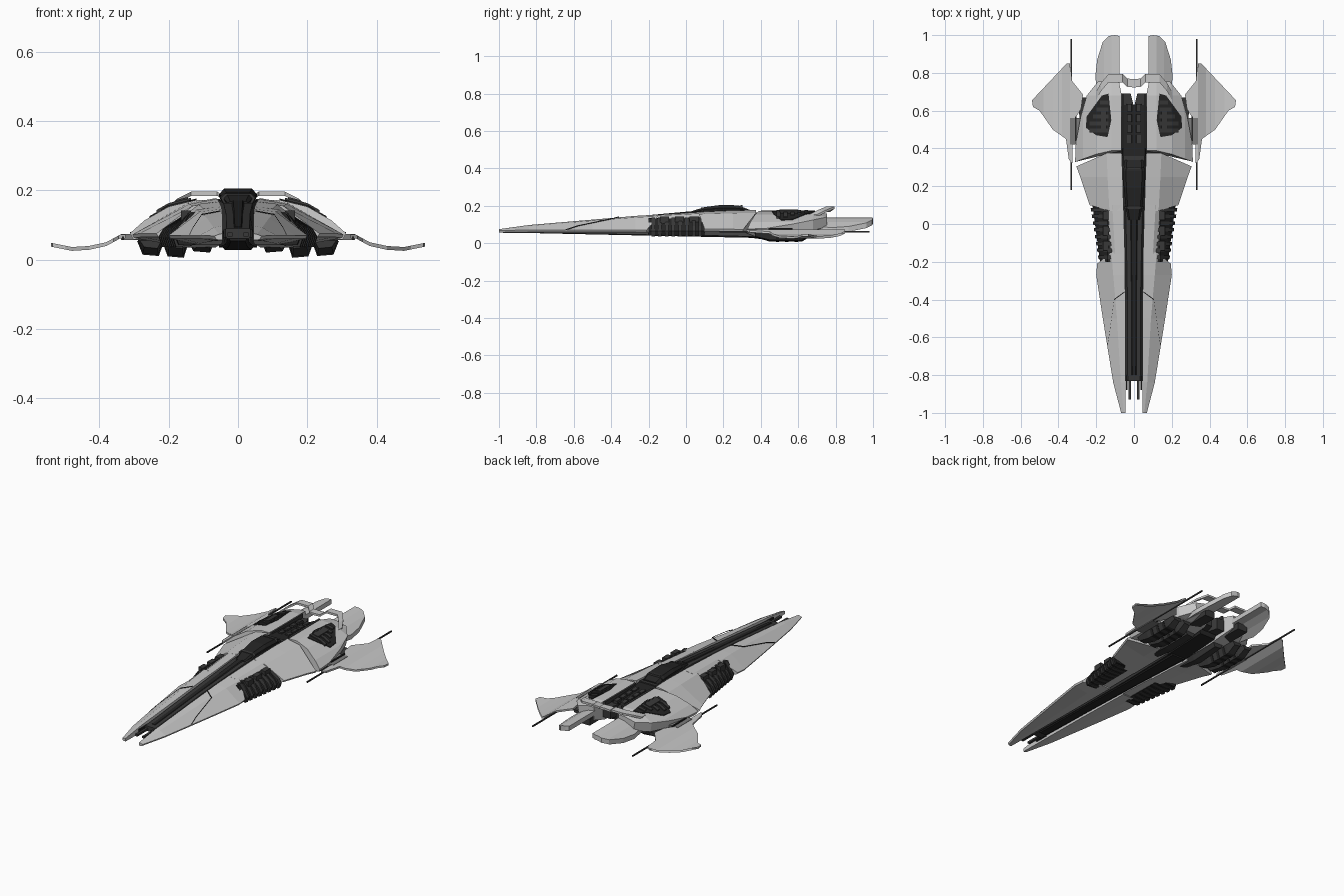
import bpy, bmesh
from mathutils import Vector

if "Cube" in bpy.data.objects:
    bpy.data.objects.remove(bpy.data.objects["Cube"])


def material(name, v):
    m = bpy.data.materials.new(name)
    m.use_nodes = True
    m.diffuse_color = (v, v, v, 1)
    m.node_tree.nodes["Principled BSDF"].inputs["Base Color"].default_value = (v, v, v, 1)
    return m


HULL = material("light grey hull", 0.57)
MID = material("mid grey metal", 0.2)
DARK = material("dark grey machinery", 0.04)
BLACK = material("black panels", 0.018)


def finish(name, bm, mat, mirror):
    bmesh.ops.recalc_face_normals(bm, faces=bm.faces)
    me = bpy.data.meshes.new(name)
    bm.to_mesh(me)
    bm.free()
    me.materials.append(mat)
    ob = bpy.data.objects.new(name, me)
    bpy.context.scene.collection.objects.link(ob)
    if mirror:
        mod = ob.modifiers.new("Mirror", "MIRROR")
        mod.use_mirror_merge = False
    return ob


def loft(name, rings, mat, mirror=True):
    """Skin a list of closed rings and cap both ends."""
    bm = bmesh.new()
    vr = [[bm.verts.new(p) for p in r] for r in rings]
    n = len(vr[0])
    for a, b in zip(vr, vr[1:]):
        for i in range(n):
            j = (i + 1) % n
            bm.faces.new((a[i], a[j], b[j], b[i]))
    bm.faces.new(vr[0])
    bm.faces.new(vr[-1])
    return finish(name, bm, mat, mirror)


def box(name, x, y, z, mat, mirror=True):
    ring = lambda yy: [(x[0], yy, z[0]), (x[1], yy, z[0]), (x[1], yy, z[1]), (x[0], yy, z[1])]
    return loft(name, [ring(y[0]), ring(y[1])], mat, mirror)


def height(profile, x):
    """Piecewise linear z at x."""
    for (xa, za), (xb, zb) in zip(profile, profile[1:]):
        if x <= xb:
            return za + (zb - za) * max(0, x - xa) / (xb - xa)
    return profile[-1][1]


def sheet(name, outline, profile, thick, mat, lift=0.0):
    """Flat outline creased along a height profile, then given thickness."""
    bm = bmesh.new()
    bm.faces.new([bm.verts.new((x, y, 0)) for x, y in outline])
    bmesh.ops.triangulate(bm, faces=bm.faces)
    for px, _ in profile:
        bmesh.ops.bisect_plane(bm, geom=bm.verts[:] + bm.edges[:] + bm.faces[:],
                               plane_co=(px, 0, 0), plane_no=(1, 0, 0))
    top = bm.faces[:]
    ext = bmesh.ops.extrude_face_region(bm, geom=top, use_keep_orig=True)
    low = {v for v in ext["geom"] if isinstance(v, bmesh.types.BMVert)}
    for v in bm.verts:
        v.co.z = height(profile, v.co.x) + lift - (thick if v in low else 0)
    return finish(name, bm, mat, True)


def bar(name, path, wy, wz, mat, wx=0.0):
    rings = []
    for p in path:
        x, y, z = p
        rings.append([(x - wx, y - wy, z - wz), (x + wx, y + wy, z - wz),
                      (x + wx, y + wy, z + wz), (x - wx, y - wy, z + wz)])
    return loft(name, rings, mat)


# Forward hull: section from inner wall over the shoulder to the outer chine
def hull_ring(y, yo, xi, xm, xo, zt, zm, zo, zb):
    return [(xi, y, zb), (xi, y, zt), (xm, y, zm), (xo, yo, zo),
            (xo - 0.005, yo, zo - 0.01), (xm, y, zb)]


loft("nose_hull", [
    hull_ring(-1, -1, .045, .055, .068, .075, .073, .068, .056),
    hull_ring(-.84, -.84, .045, .07, .11, .097, .092, .07, .054),
    hull_ring(-.5, -.5, .045, .09, .165, .126, .12, .07, .05),
    hull_ring(-.27, -.27, .047, .11, .2, .146, .138, .07, .046),
    hull_ring(-.15, -.21, .048, .12, .195, .153, .144, .07, .044)], HULL)
loft("waist_hull", [
    hull_ring(-.16, -.16, .048, .1, .125, .152, .147, .13, .05),
    hull_ring(.1, .1, .055, .115, .14, .168, .16, .14, .045)], HULL)
loft("shoulder_hull", [
    hull_ring(.07, .1, .055, .13, .235, .167, .155, .075, .042),
    hull_ring(.25, .25, .06, .14, .285, .175, .16, .075, .038),
    hull_ring(.375, .305, .065, .145, .305, .177, .162, .072, .034)], HULL)

# Panel seams across the nose
bar("nose_seam", [(.05, -.36, .1405), (.105, -.4, .13), (.13, -.58, .0925), (.14, -.64, .0725)],
    .003, .0015, BLACK)

# Ribbed side engine bays
def bay_ring(y, xo, grow=0.0):
    return [(.1, y, .045), (.1, y, .136), (.14, y, .132 + grow), (xo - .015 + grow, y, .085 + grow),
            (xo + grow, y, .065), (xo - .01 + grow, y, .042 - grow)]


loft("side_bay", [bay_ring(-.2, .18), bay_ring(.1, .22)], BLACK)
for k in range(8):
    y = -.185 + k * .036
    xo = .182 + k * .0055
    loft("side_bay_rib", [bay_ring(y, xo, .006), bay_ring(y + .019, xo + .003, .006)], DARK)
for k in range(3):
    box("side_bay_cylinder", (.135, .165), (-.14 + k * .08, -.09 + k * .08), (.1, .142), DARK)

# Dark central spine, canopy and nose prongs
def spine_ring(y, w, zb, zt, top=.75):
    side = [(w * .7, zb), (w, zb + (zt - zb) * .7), (w * top, zt)]
    return [(x, y, z) for x, z in side] + [(-x, y, z) for x, z in reversed(side)]


loft("spine", [spine_ring(-.83, .044, .06, .09), spine_ring(-.4, .046, .05, .13),
               spine_ring(0, .056, .042, .163), spine_ring(.36, .075, .036, .172)], DARK, False)
loft("spine_ridge", [spine_ring(-.8, .012, .085, .096), spine_ring(.02, .018, .155, .17)], BLACK, False)
loft("canopy", [spine_ring(.02, .03, .15, .168), spine_ring(.1, .045, .15, .193),
                spine_ring(.19, .054, .15, .205), spine_ring(.28, .056, .15, .202),
                spine_ring(.34, .05, .15, .178)], BLACK, False)
for k in range(4):
    y = .08 + k * .07
    loft("canopy_frame", [spine_ring(y, .05, .15, .19 + .004 * k), spine_ring(y + .012, .052, .15, .192 + .004 * k)],
         DARK, False)
box("nose_prong", (.016, .03), (-.93, -.8), (.066, .078), DARK)
box("nose_prong_tip", (.034, .042), (-.88, -.8), (.064, .086), BLACK)

# Aft hull: one slope profile clipped to a narrowing plan outline
SLOPE = [(.06, .172), (.12, .172), (.2, .153), (.27, .113), (.315, .073)]


def aft_ring(y, xo, xi=.065, zb=.05, skew=0.0, drop=0.0):
    ring = [(xi, y, zb)]
    for px, _ in SLOPE:
        x = min(max(px, xi), xo)
        ring.append((x, y - skew * max(0, x - .15) / .15, height(SLOPE, x) - drop))
    x = xo - .01
    ring.append((x, y - skew * max(0, x - .15) / .15, zb + .008))
    return ring


loft("aft_hull", [aft_ring(.388, .312, skew=.055), aft_ring(.45, .308, skew=.02),
                  aft_ring(.57, .282), aft_ring(.68, .25, zb=.06),
                  aft_ring(.755, .19, zb=.08, xi=.08, drop=.015)], HULL)
box("hull_joint", (.06, .14), (.36, .4), (.06, .155), BLACK)

# Aft engine grilles draped over the slope
grille = [(.12, .55), (.14, .46), (.2, .47), (.255, .51), (.25, .57), (.17, .68), (.135, .69)]
sheet("aft_grille", grille, SLOPE, .008, BLACK, .004)
for k in range(5):
    y = .485 + k * .037
    r = .235 - max(0, k - 1) * .018
    sheet("aft_grille_slat", [(.135, y), (r, y), (r, y + .02), (.135, y + .02)], SLOPE, .012, DARK, .01)
sheet("aft_grille_cap", [(.145, .5), (.18, .5), (.18, .6), (.145, .6)], SLOPE, .012, DARK, .014)

# Rear machinery deck between the aft hulls, with a notched tail
loft("engine_deck", [spine_ring(.35, .078, .035, .166), spine_ring(.63, .072, .05, .155)], BLACK, False)
sheet("deck_tail", [(0, .62), (.072, .62), (.072, .69), (.018, .69)], [(0, .15), (.08, .15)], .07, DARK)
for k in range(4):
    y = .43 + k * .055
    loft("deck_block", [[(.008, y, .14), (.04, y, .14), (.036, y, .17), (.012, y, .17)],
                        [(.008, y + .04, .14), (.04, y + .04, .14), (.036, y + .04, .167), (.012, y + .04, .167)]], DARK)
box("deck_rail", (.052, .064), (.4, .69), (.14, .174), DARK)

# Raised rear spoiler
bar("spoiler", [(0, .745, .172), (.035, .748, .172), (.06, .772, .19), (.135, .772, .19),
                (.175, .725, .17), (.2, .68, .148)], .022, .006, HULL)

# Tail fins sloping outward
sheet("tail_fin", [(.078, .66), (.19, .66), (.205, .78), (.195, .87), (.165, .965), (.135, .995), (.1, 1), (.078, .995)],
      [(.07, .138), (.12, .13), (.16, .112), (.21, .08)], .028, HULL)
box("tail_nozzle", (.085, .15), (.6, .79), (.06, .1), DARK)

# Drooping side wings, hinge blocks and long rods
wing = [(.325, .32), (.345, .34), (.36, .45), (.43, .5), (.5, .6), (.535, .62), (.54, .655), (.46, .655),
        (.41, .63), (.37, .65), (.35, .7), (.356, .85), (.34, .85), (.33, .76), (.27, .685),
        (.28, .61), (.31, .56), (.325, .45)]
sheet("side_wing", wing, [(.26, .074), (.34, .072), (.38, .05), (.43, .039), (.48, .036), (.54, .048)], .011, HULL)
box("wing_rod", (.329, .335), (.18, .98), (.058, .066), DARK)
box("wing_hinge", (.28, .338), (.42, .56), (.056, .074), MID)
box("wing_hinge_strip", (.304, .312), (.44, .57), (.06, .08), BLACK)

# Underside belly and thruster pods
def pod_ring(y, x, w, zt, zb):
    return [(x - w, y, zt), (x - w * .6, y, zb), (x + w * .6, y, zb + .004), (x + w, y, zt)]


for x, zb in ((.18, .008), (.252, .013)):
    loft("thruster_pod", [pod_ring(.37, x, .032, .055, .032), pod_ring(.45, x, .037, .055, zb),
                          pod_ring(.62, x, .037, .055, zb), pod_ring(.67, x, .03, .06, .04)], DARK)
    loft("pod_intake", [pod_ring(.385, x, .025, .052, .029), pod_ring(.441, x, .026, .052, zb + .004)], MID)
    for k in range(3):
        y = .48 + k * .05
        loft("pod_band", [pod_ring(y, x, .039, .053, zb - .003), pod_ring(y + .018, x, .039, .053, zb - .003)], BLACK)
loft("belly_keel", [pod_ring(.3, .1, .03, .05, .034), pod_ring(.42, .105, .04, .055, .02),
                    pod_ring(.6, .1, .035, .06, .028)], DARK)
loft("belly_spine", [spine_ring(-.78, .03, .053, .07), spine_ring(0, .04, .036, .06),
                     spine_ring(.38, .055, .028, .06)], BLACK, False)
